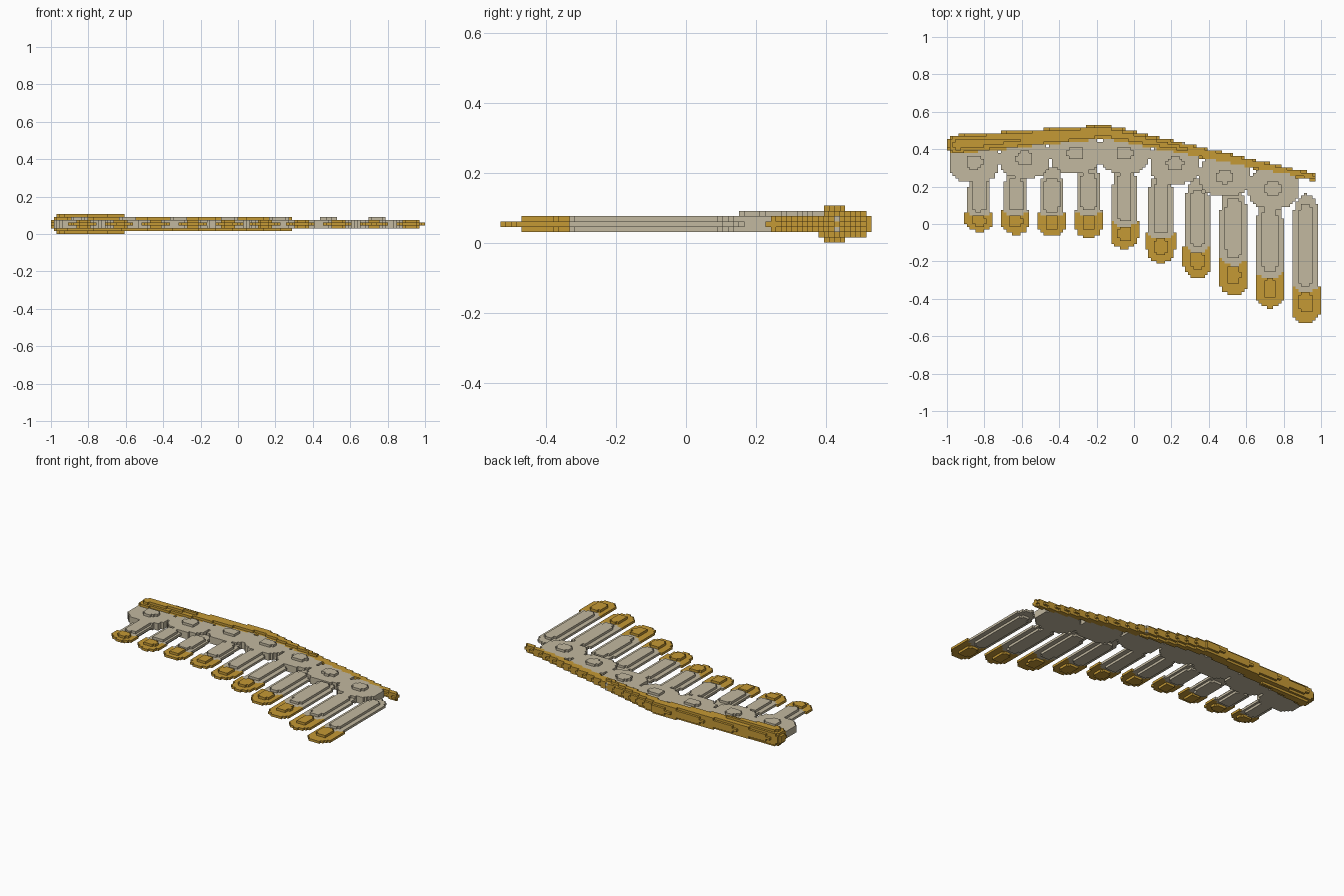
import bpy, bmesh, math

cube = bpy.data.objects.get("Cube")
if cube:
    bpy.data.objects.remove(cube, do_unlink=True)

V = 2 / 132                 # block size
NX, NY, NZ = 66, 35, 7      # half counts in x and y, layers in z
MID = 3                     # middle layer


def material(name, rgb):
    m = bpy.data.materials.new(name)
    m.use_nodes = True
    m.diffuse_color = (*rgb, 1)
    m.node_tree.nodes["Principled BSDF"].inputs["Base Color"].default_value = (*rgb, 1)
    return m


GREY, GOLD = 0, 1
MATS = [material("bone grey", (0.54, 0.48, 0.35)),
        material("antique gold", (0.56, 0.32, 0.035))]

owner = {}                  # block -> (part name, colour)


def fill(name, rule):
    """Claim every free block for which rule(x, y, layer) gives a colour."""
    for i in range(-NX, NX):
        for j in range(-NY, NY):
            for k in range(NZ):
                if (i, j, k) not in owner:
                    colour = rule((i + .5) * V, (j + .5) * V, k)
                    if colour is not None:
                        owner[i, j, k] = (name, colour)


def oval(dx, dy, rx, ry, power=2.5):
    return abs(dx / rx) ** power + abs(dy / ry) ** power <= 1


# Leading edge: tapered round spar along a bent path
PATH = [(-0.948, 0.425), (-0.15, 0.492), (0.955, 0.252)]


def spar(x, y, k):
    z = (k - MID) * V
    for (ax, ay), (bx, by) in zip(PATH, PATH[1:]):
        ux, uy = bx - ax, by - ay
        t = ((x - ax) * ux + (y - ay) * uy) / (ux * ux + uy * uy)
        t = min(1, max(0, t))
        px, py = ax + t * ux, ay + t * uy
        radius = 0.0355 - 0.0175 * px
        if math.dist((x, y, z), (px, py, 0)) <= radius:
            return GOLD
    return None


fill("leading_edge", spar)

# Covert plates: overlapping rounded plates, each with a raised pad
COVERTS = [(-0.855, 0.33), (-0.585, 0.355), (-0.315, 0.38), (-0.05, 0.38),
           (0.22, 0.325), (0.485, 0.255), (0.745, 0.19)]


def covert_rule(cx, cy):
    def rule(x, y, k):
        dx, dy = x - cx, y - cy
        if abs(k - MID) <= 1 and oval(dx, dy, 0.136, 0.11):
            return GREY
        if k == MID + 2 and oval(dx, dy, 0.046, 0.036):
            return GREY
        return None
    return rule


for n, (cx, cy) in enumerate(COVERTS, 1):
    fill(f"covert_plate_{n}", covert_rule(cx, cy))

# Feathers: x centre, root y, tip y, length of the gold tip
FEATHERS = [(0.92, 0.16, -0.53, 0.20), (0.727, 0.15, -0.45, 0.19),
            (0.532, 0.20, -0.38, 0.195), (0.34, 0.24, -0.287, 0.17),
            (0.144, 0.28, -0.207, 0.155), (-0.05, 0.33, -0.132, 0.15),
            (-0.243, 0.33, -0.075, 0.145), (-0.44, 0.31, -0.068, 0.135),
            (-0.633, 0.30, -0.056, 0.13), (-0.83, 0.29, -0.042, 0.11)]


def feather_rule(cx, root, tip, gold):
    def rule(x, y, k):
        dx = abs(x - cx)
        if dx > 0.09 or not tip <= y <= root or abs(k - MID) > 1:
            return None
        # gold cap is a little wider than the grey vane
        vane = 0.05 + 0.12 * (gold - 0.11)
        width = 0.076 if y < tip + gold else vane + 0.01
        colour = GOLD if y < tip + gold - 0.05 * (1 - dx / width) else GREY
        if k == MID:
            near_tip = max(0, 1 - (y - tip) / 0.075)
            near_root = max(0, 1 - (root - y) / 0.14)
            width *= (1 - near_tip ** 2.2) ** 0.5 * (1 - near_root ** 2) ** 0.5
            return colour if dx <= width else None
        # raised pad on the tip and raised shaft, on both faces
        if oval(dx, y - tip - 0.55 * gold, 0.037, 0.27 * gold, 3):
            return GOLD
        low, high = tip + gold, root - 0.06
        if oval(dx, y - (low + high) / 2, 0.041, (high - low) / 2, 5):
            return GREY
        return None
    return rule


for n, spec in enumerate(FEATHERS, 1):
    fill(f"feather_{n}", feather_rule(*spec))

# Turn the blocks of each part into a mesh of its exposed faces
AXES = [(1, 0, 0), (0, 1, 0), (0, 0, 1)]


def build(name):
    bm = bmesh.new()
    corners = {}

    def corner(p):
        if p not in corners:
            corners[p] = bm.verts.new([c * V for c in p])
        return corners[p]

    for cell, (part, colour) in owner.items():
        if part != name:
            continue
        for a in range(3):
            u, w = AXES[(a + 1) % 3], AXES[(a + 2) % 3]
            for side in (0, 1):
                step = 2 * side - 1
                if tuple(c + step * d for c, d in zip(cell, AXES[a])) in owner:
                    continue
                loop = [(0, 0), (1, 0), (1, 1), (0, 1)][::step]
                quad = [corner(tuple(cell[i] + side * AXES[a][i] + s * u[i] + t * w[i]
                                     for i in range(3))) for s, t in loop]
                bm.faces.new(quad).material_index = colour
    mesh = bpy.data.meshes.new(name)
    bm.to_mesh(mesh)
    bm.free()
    for m in MATS:
        mesh.materials.append(m)
    bpy.context.collection.objects.link(bpy.data.objects.new(name, mesh))


for part in dict.fromkeys(name for name, _ in owner.values()):
    build(part)
